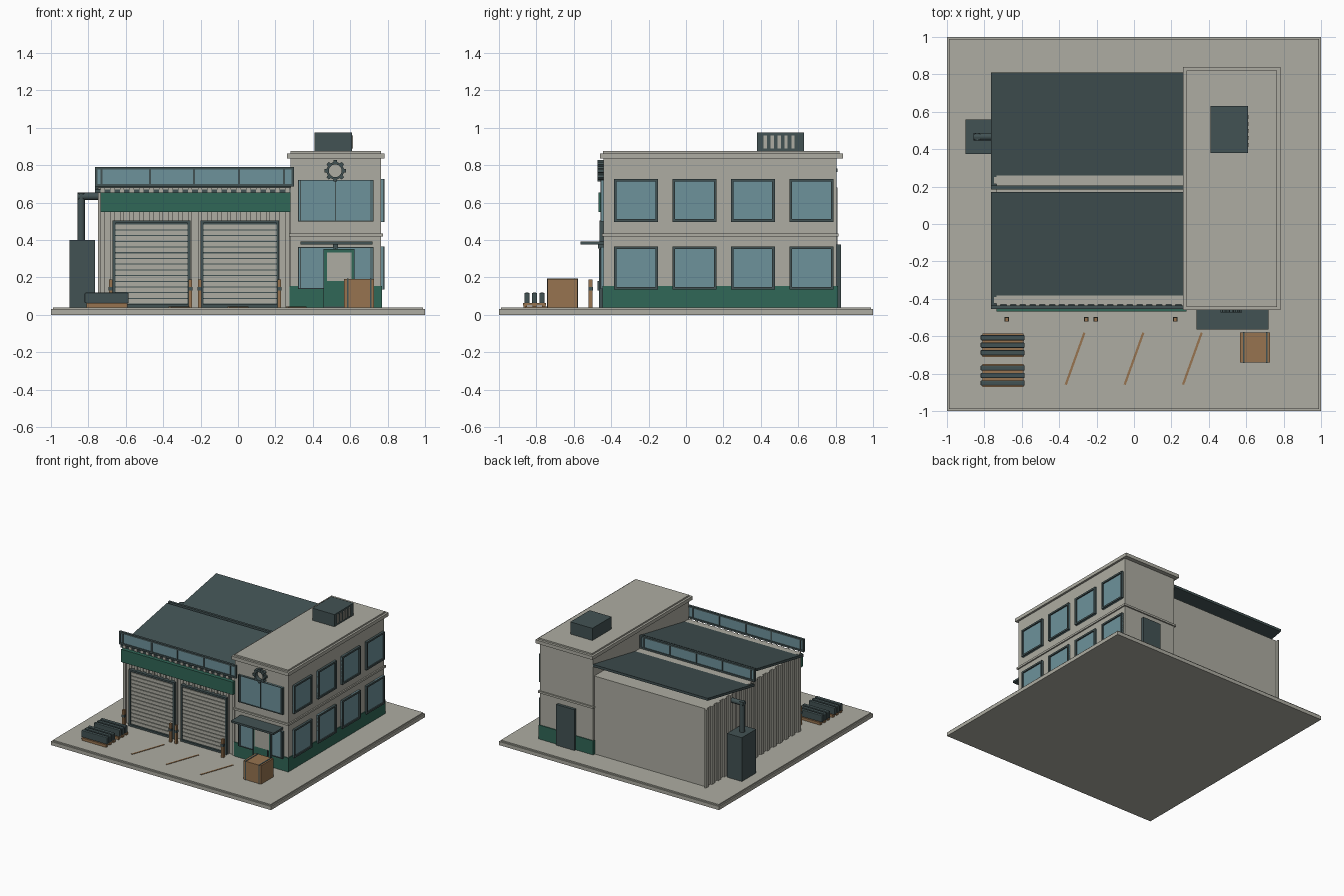
import bpy, bmesh, math
from mathutils import Matrix, Vector

if "Cube" in bpy.data.objects:
    bpy.data.objects.remove(bpy.data.objects["Cube"])


def material(name, rgb):
    m = bpy.data.materials.new(name)
    m.use_nodes = True
    m.diffuse_color = (*rgb, 1)
    m.node_tree.nodes["Principled BSDF"].inputs["Base Color"].default_value = (*rgb, 1)
    return m


CONCRETE = material("pale_concrete", (0.42, 0.415, 0.36))
STEEL = material("dark_slate_steel", (0.055, 0.085, 0.088))
GLASS = material("blue_glass", (0.155, 0.29, 0.33))
GREEN = material("deep_green", (0.03, 0.135, 0.095))
WOOD = material("tan_wood", (0.31, 0.175, 0.08))


def finish(name, bm, mat, bevel=0):
    bmesh.ops.recalc_face_normals(bm, faces=bm.faces)
    mesh = bpy.data.meshes.new(name)
    bm.to_mesh(mesh)
    bm.free()
    mesh.materials.append(mat)
    ob = bpy.data.objects.new(name, mesh)
    bpy.context.collection.objects.link(ob)
    if bevel:
        mod = ob.modifiers.new("bevel", 'BEVEL')
        mod.width = bevel
        mod.segments = 2
    return ob


def boxes(name, mat, *spans, bevel=0):
    """One object from boxes given as x0, x1, y0, y1, z0, z1."""
    bm = bmesh.new()
    for x0, x1, y0, y1, z0, z1 in spans:
        centre = Vector((x0 + x1, y0 + y1, z0 + z1)) / 2
        size = Matrix.Diagonal((x1 - x0, y1 - y0, z1 - z0, 1))
        bmesh.ops.create_cube(bm, size=1, matrix=Matrix.Translation(centre) @ size)
    return finish(name, bm, mat, bevel)


def border(u0, u1, z0, z1, t):
    """Four bars (u0, u1, z0, z1) around an opening."""
    return [(u0, u1, z0, z0 + t), (u0, u1, z1 - t, z1),
            (u0, u0 + t, z0, z1), (u1 - t, u1, z0, z1)]


def front(bars, y0, y1):
    return [(a, b, y0, y1, c, d) for a, b, c, d in bars]


def side(bars, x0, x1):
    return [(x0, x1, a, b, c, d) for a, b, c, d in bars]


def cylinder(name, mat, a, b, radius):
    a, b = Vector(a), Vector(b)
    bm = bmesh.new()
    turn = (b - a).to_track_quat('Z', 'Y').to_matrix().to_4x4()
    bmesh.ops.create_cone(bm, cap_ends=True, segments=20, radius1=radius, radius2=radius,
                          depth=(b - a).length, matrix=Matrix.Translation((a + b) / 2) @ turn)
    ob = finish(name, bm, mat)
    for p in ob.data.polygons:
        p.use_smooth = len(p.vertices) == 4
    return ob


# Ground slab
boxes("ground_slab", CONCRETE, (-1, 1, -1, 1, 0, 0.03), (-.99, .99, -.99, .99, 0.03, 0.04))

# Workshop hall with ribbed cladding
boxes("hall_walls", CONCRETE, (-.735, .285, -.43, .79, .04, .68))
boxes("front_ribs", CONCRETE, *[(-.735 + i * .052, -.713 + i * .052, -.441, -.43, .04, .68)
                                for i in range(20)])
boxes("left_ribs", CONCRETE, *[(-.748, -.735, -.425 + i * .08, -.39 + i * .08, .04, .68)
                               for i in range(16)])
boxes("sign_band", GREEN, (-.735, .28, -.468, -.43, .55, .655))

# Sawtooth roof: tilted panels behind clerestory glazing
for label, y, x1 in (("front", -.445, .3), ("rear", .195, .28)):
    boxes(label + "_clerestory_glass", GLASS, (-.76, x1 - .005, y - .004, y + .004, .69, .785))
    mullions = [(x - .005, x + .005, .69, .785) for x in (-.73, -.47, -.235, .005, .245)]
    boxes(label + "_clerestory_frame", STEEL,
          *front(border(-.765, x1, .685, .79, .014) + mullions, y - .01, y + .01))
    bm = bmesh.new()
    y0, y1 = y + .01, y + .615
    profile = [(y0, .67), (y1, .783), (y1, .763), (y0, .65)]
    face = bm.faces.new([bm.verts.new((-.765, py, pz)) for py, pz in profile])
    grown = bmesh.ops.extrude_face_region(bm, geom=[face])["geom"]
    bmesh.ops.translate(bm, vec=(1.045, 0, 0),
                        verts=[g for g in grown if isinstance(g, bmesh.types.BMVert)])
    finish(label + "_roof_panel", bm, STEEL)

# Roller doors and bollards
for label, x0, x1 in (("left", -.2, .22), ("right", -.67, -.255)):
    boxes(label + "_roller_door_back", STEEL, (x0, x1, -.447, -.43, .04, .5))
    boxes(label + "_roller_door_slats", CONCRETE,
          *[(x0 + .01, x1 - .01, -.454, -.445, .06 + i * .0305, .085 + i * .0305)
            for i in range(14)])
    boxes(label + "_roller_door_frame", STEEL,
          *front(border(x0, x1, .04, .505, .015), -.462, -.43))
posts = (-.68, -.255, -.205, .22)
boxes("bollards", WOOD, *[(x - .01, x + .01, -.52, -.5, .04, .19) for x in posts])
boxes("bollard_bands", STEEL, *[(x - .012, x + .012, -.522, -.498, .13, .15) for x in posts])

# Office block
boxes("office_walls", CONCRETE, (.28, .765, -.44, .805, .04, .86))
boxes("office_plinth", GREEN, (.275, .77, -.447, .812, .04, .155))
boxes("office_ledge", CONCRETE, (.272, .776, -.45, .816, .42, .436))
boxes("office_cornice", CONCRETE, (.262, .782, -.46, .84, .835, .863),
      (.28, .765, -.443, .82, .863, .875))

# Side windows, two storeys
openings = [(y, y + .235, z, z + .23) for z in (.135, .497) for y in (-.385, -.072, .24, .553)]
boxes("side_window_glass", GLASS, *side(openings, .765, .774))
boxes("side_window_frames", STEEL,
      *[b for o in openings for b in side(border(*o, .014), .762, .784)])

# Front windows
for label, z0, z1 in (("lower", .138, .362), ("upper", .5, .722)):
    boxes(label + "_front_glass", GLASS, (.32, .725, -.451, -.44, z0, z1))
    bars = border(.32, .725, z0, z1, .005) + [(.332, .337, z0, z1), (.708, .713, z0, z1),
                                              (.518, .524, z0, z1)]
    boxes(label + "_front_window_frame", STEEL, *front(bars, -.457, -.44))

# Entrance door, canopy and lamp
boxes("entrance_door", GREEN, (.458, .622, -.46, -.44, .04, .35))
boxes("entrance_door_panel", CONCRETE, (.476, .606, -.464, -.46, .18, .332))
boxes("entrance_door_trim", STEEL, *front(border(.456, .624, .04, .353, .005), -.466, -.44))
boxes("entrance_handle", STEEL, (.594, .6, -.474, -.46, .13, .18))
boxes("entrance_lamp", STEEL, (.508, .534, -.47, -.44, .355, .375))
boxes("entrance_canopy", STEEL, (.333, .718, -.565, -.44, .375, .391))

# Gear emblem: toothed ring
bm = bmesh.new()
count = 64
loops = []
for y in (-.44, -.472):
    for inner in (False, True):
        ring = []
        for i in range(count):
            a = math.tau * (i - 1.5) / count
            r = .034 if inner else (.058 if i % 8 < 4 else .046)
            ring.append(bm.verts.new((.52 + r * math.sin(a), y, .77 + r * math.cos(a))))
        loops.append(ring)
for p, q in ((0, 1), (1, 3), (3, 2), (2, 0)):
    for i in range(count):
        j = (i + 1) % count
        bm.faces.new((loops[p][i], loops[p][j], loops[q][j], loops[q][i]))
finish("gear_emblem", bm, STEEL)

# Back door
boxes("back_door", STEEL, (.435, .6, .8, .828, .04, .375))

# Rooftop air unit with louvres
boxes("roof_unit", STEEL, (.41, .61, .38, .63, .87, .975))
boxes("roof_unit_louvres", CONCRETE,
      *[(.608, .616, .415 + i * .037, .433 + i * .037, .89, .96) for i in range(5)])

# Dust collector and duct
boxes("dust_collector", STEEL, (-.9, -.765, .375, .56, .04, .4))
cylinder("duct_riser", STEEL, (-.838, .467, .39), (-.838, .467, .65), .02)
cylinder("duct_elbow_run", STEEL, (-.858, .467, .633), (-.73, .467, .633), .02)

# Crate with straps
boxes("crate", WOOD, (.567, .728, -.74, -.58, .04, .192))
boxes("crate_straps", STEEL, *[(x - .005, x + .005, -.743, -.577, .04, .195)
                               for x in (.587, .71)])

# Pallets carrying steel bars
for label, y in (("rear", -.648), ("front", -.81)):
    boxes(label + "_pallet", WOOD, (-.81, -.59, y - .062, y + .062, .05, .062),
          *[(-.81, -.59, y + d - .01, y + d + .01, .04, .05) for d in (-.05, 0, .05)])
    boxes(label + "_steel_bars", STEEL,
          *[(-.82, -.585, y + d - .014, y + d + .014, .062, .118) for d in (-.04, 0, .04)],
          bevel=.005)

# Painted parking lines
for i, x in enumerate((-.315, 0, .312)):
    bm = bmesh.new()
    bmesh.ops.create_cube(bm, size=1, matrix=Matrix.Translation((x, -.72, .0415))
                          @ Matrix.Rotation(-.345, 4, 'Z') @ Matrix.Diagonal((.012, .295, .004, 1)))
    finish(f"parking_line_{i + 1}", bm, WOOD)
